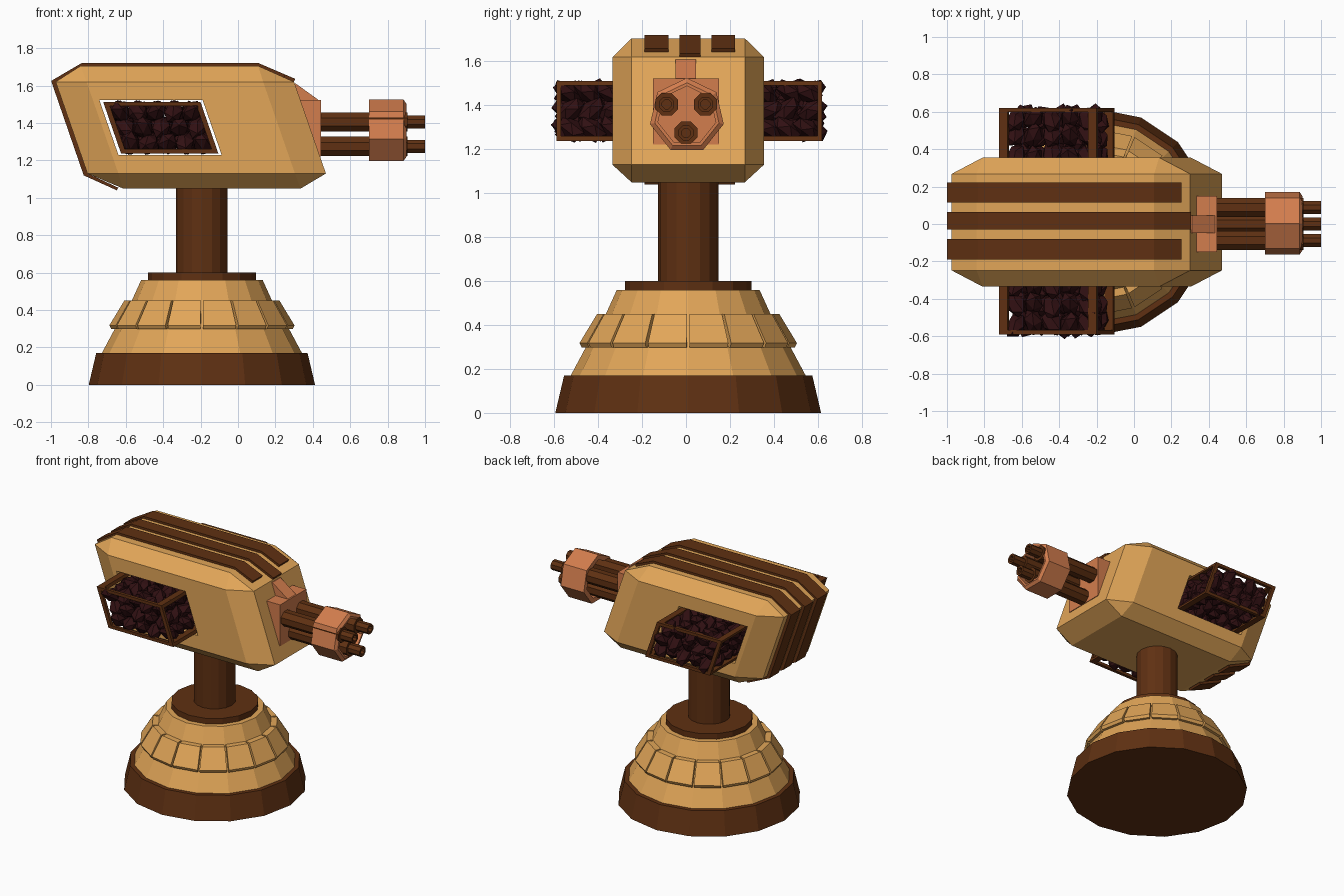
import bpy, bmesh, math, random
from mathutils import Matrix, Vector

if "Cube" in bpy.data.objects:
    bpy.data.objects.remove(bpy.data.objects["Cube"])

random.seed(4)
SHEAR, ZMID = 0.347, 1.375          # backward lean of the turret body
CX, CY = -0.193, 0.01               # axis of the pedestal


def material(name, rgb):
    m = bpy.data.materials.new(name)
    m.diffuse_color = (*rgb, 1)
    m.use_nodes = True
    m.node_tree.nodes["Principled BSDF"].inputs["Base Color"].default_value = m.diffuse_color
    return m


TAN = material("tan panels", (0.76, 0.38, 0.098))
BROWN = material("dark brown metal", (0.115, 0.030, 0.006))
COPPER = material("copper", (0.65, 0.205, 0.075))
MAROON = material("dark maroon", (0.030, 0.005, 0.006))


def finish(name, bm, mat):
    bmesh.ops.recalc_face_normals(bm, faces=bm.faces)
    me = bpy.data.meshes.new(name)
    bm.to_mesh(me)
    bm.free()
    me.materials.append(mat)
    ob = bpy.data.objects.new(name, me)
    bpy.context.collection.objects.link(ob)
    return ob


def hull(bm, pts):
    vs = [bm.verts.new(p) for p in pts]
    bmesh.ops.convex_hull(bm, input=vs)


def merge_flat(bm):
    bmesh.ops.dissolve_limit(bm, angle_limit=0.02, verts=bm.verts[:], edges=bm.edges[:])


def lathe(name, profile, n, mat, origin, along_x=False, phase=0.0):
    """Spin a closed (radius, height) profile about z, or about x."""
    bm = bmesh.new()
    rings = []
    for i in range(n):
        a = phase + math.tau * i / n
        ring = []
        for r, h in profile:
            u, v = r * math.cos(a), r * math.sin(a)
            p = Vector((h, u, v)) if along_x else Vector((u, v, h))
            ring.append(bm.verts.new(p + Vector(origin)))
        rings.append(ring)
    m = len(profile)
    for i in range(n):
        a, b = rings[i], rings[(i + 1) % n]
        for j in range(m):
            k = (j + 1) % m
            if profile[j][0] + profile[k][0] > 0:
                bm.faces.new((a[j], a[k], b[k], b[j]))
    bmesh.ops.remove_doubles(bm, verts=bm.verts, dist=1e-5)
    return finish(name, bm, mat)


def lean(x, y, z):
    return (x - SHEAR * (z - ZMID), y, z)


def lean_box(bm, x, y, z):
    hull(bm, [lean(a, b, c) for a in x for b in y for c in z])


# Pedestal: foot, dome, collar and column
base = (CX, CY, 0)
lathe("foot", [(0, 0), (0.605, 0), (0.565, 0.17), (0, 0.17)], 16, BROWN, base)
lathe("dome", [(0, 0.17), (0.535, 0.17), (0.46, 0.31), (0.375, 0.45),
               (0.325, 0.56), (0, 0.56)], 16, TAN, base)
lathe("collar", [(0, 0.555), (0.288, 0.555), (0.288, 0.6), (0, 0.6)], 16, BROWN, base)
lathe("column", [(0, 0.58), (0.138, 0.58), (0.138, 1.08), (0, 1.08)], 16, BROWN, base)

# Armour plates around the dome
bm = bmesh.new()
for i in range(16):
    a0, a1 = (math.tau * (i + t) / 16 for t in (0.035, 0.965))
    hull(bm, [(CX + r * math.cos(a), CY + r * math.sin(a), z)
              for a in (a0, a1)
              for r, z in ((0.44, 0.298), (0.485, 0.298), (0.495, 0.318),
                           (0.415, 0.45), (0.365, 0.45))])
merge_flat(bm)
finish("dome_plates", bm, TAN)

# Body: leaning box with every edge chamfered
bm = bmesh.new()
pts = []
for sx in (-1, 1):
    for sy in (-1, 1):
        for side, flat in ((1.13, 1.05), (1.62, 1.705)):
            for hx, hy, z in ((0.6375, 0.258, side), (0.472, 0.345, side), (0.475, 0.258, flat)):
                pts.append(lean(-0.2525 + sx * hx, CY + sy * hy, z))
hull(bm, pts)
merge_flat(bm)
body = finish("body", bm, TAN)

# Opening through the body for the ammunition cage
bm = bmesh.new()
lean_box(bm, (-0.69, -0.138), (-1, 1), (1.228, 1.522))
merge_flat(bm)
cutter = finish("cage_opening_cutter", bm, TAN)
cutter.hide_render = True
mod = body.modifiers.new("opening", "BOOLEAN")
mod.operation, mod.solver, mod.object = "DIFFERENCE", "EXACT", cutter
bpy.context.view_layer.objects.active = body
bpy.ops.object.modifier_apply(modifier=mod.name)
bpy.data.objects.remove(cutter)

# Straps wrapping the top and back
inner = [(0.105, 1.703), (-0.83, 1.703), (-0.973, 1.62), (-0.803, 1.13), (-0.64, 1.054)]
outer = [(0.108, 1.721), (-0.835, 1.721), (-0.999, 1.625), (-0.825, 1.12), (-0.648, 1.04)]
for label, y0, y1, tip in (("right", -0.19, -0.08, 0.245), ("middle", -0.03, 0.065, 0.298),
                           ("left", 0.115, 0.222, 0.245)):
    zt = 1.705 - (tip - 0.105) * 0.436
    a, b = [(tip, zt - 0.003)] + inner, [(tip + 0.008, zt + 0.015)] + outer
    bm = bmesh.new()
    for i in range(len(a) - 1):
        hull(bm, [(x, y, z) for y in (y0, y1) for x, z in (a[i], a[i + 1], b[i], b[i + 1])])
    merge_flat(bm)
    finish("strap_" + label, bm, BROWN)

# Ammunition cage: four long rails and a frame at each end
bm = bmesh.new()
X0, X1, Z0, Z1, Y0, Y1 = -0.673, -0.153, 1.238, 1.512, -0.59, 0.62
for z in ((Z0, Z0 + 0.022), (Z1 - 0.022, Z1)):
    for x in ((X0, X0 + 0.045), (X1 - 0.045, X1)):
        lean_box(bm, x, (Y0, Y1), z)
    for y in ((Y0, Y0 + 0.022), (Y1 - 0.022, Y1)):
        lean_box(bm, (X0, X1), y, z)
for x in ((X0, X0 + 0.028), (X1 - 0.028, X1)):
    for y in ((Y0, Y0 + 0.022), (Y1 - 0.022, Y1)):
        lean_box(bm, x, y, (Z0, Z1))
merge_flat(bm)
finish("ammunition_cage", bm, BROWN)

# Ammunition: braided rows of lumps filling the cage
bm = bmesh.new()
for i in range(5):
    for j in range(3):
        for k in range(12):
            x, z = -0.605 + i * 0.097, 1.293 + j * 0.083
            y = -0.535 + k * 0.1 + random.uniform(-0.015, 0.015)
            tilt = math.radians(35 if (i + j) % 2 else -35) + random.uniform(-0.2, 0.2)
            mat = (Matrix.Translation(lean(x, y, z)) @ Matrix.Rotation(tilt, 4, 'X')
                   @ Matrix.Rotation(random.uniform(-0.5, 0.5), 4, 'Z')
                   @ Matrix.Diagonal((0.054, 0.08, 0.046, 1)))
            bmesh.ops.create_icosphere(bm, subdivisions=1, radius=1, matrix=mat)
finish("ammunition", bm, MAROON)

# Gun mount: block and wedge on the sloping front
bm = bmesh.new()
hull(bm, [(x, y, z) for y in (-0.15, 0.15)
          for x, z in ((0.30, 1.522), (0.443, 1.522), (0.443, 1.222), (0.40, 1.222))])
hull(bm, [(x, y, z) for y in (-0.048, 0.046)
          for x, z in ((0.295, 1.61), (0.31, 1.61), (0.435, 1.52), (0.32, 1.52))])
merge_flat(bm)
finish("gun_mount", bm, COPPER)

# Three barrels with stepped muzzles
for name, y, z in (("right", -0.088, 1.405), ("left", 0.088, 1.405), ("lower", 0, 1.275)):
    lathe("barrel_" + name, [(0, 0.42), (0.056, 0.42), (0.056, 0.905), (0.037, 0.905),
                             (0.037, 1.0), (0.022, 1.0), (0.022, 0.93), (0, 0.93)],
          8, BROWN, (0, y, z), True, math.pi / 8)

# Seven-sided band holding the barrels
lathe("barrel_band", [(0.172, 0.70), (0.172, 0.885), (0.15, 0.9), (0.135, 0.9), (0.135, 0.70)],
      7, COPPER, (0, 0.004, 1.353), True, math.pi / 2)
